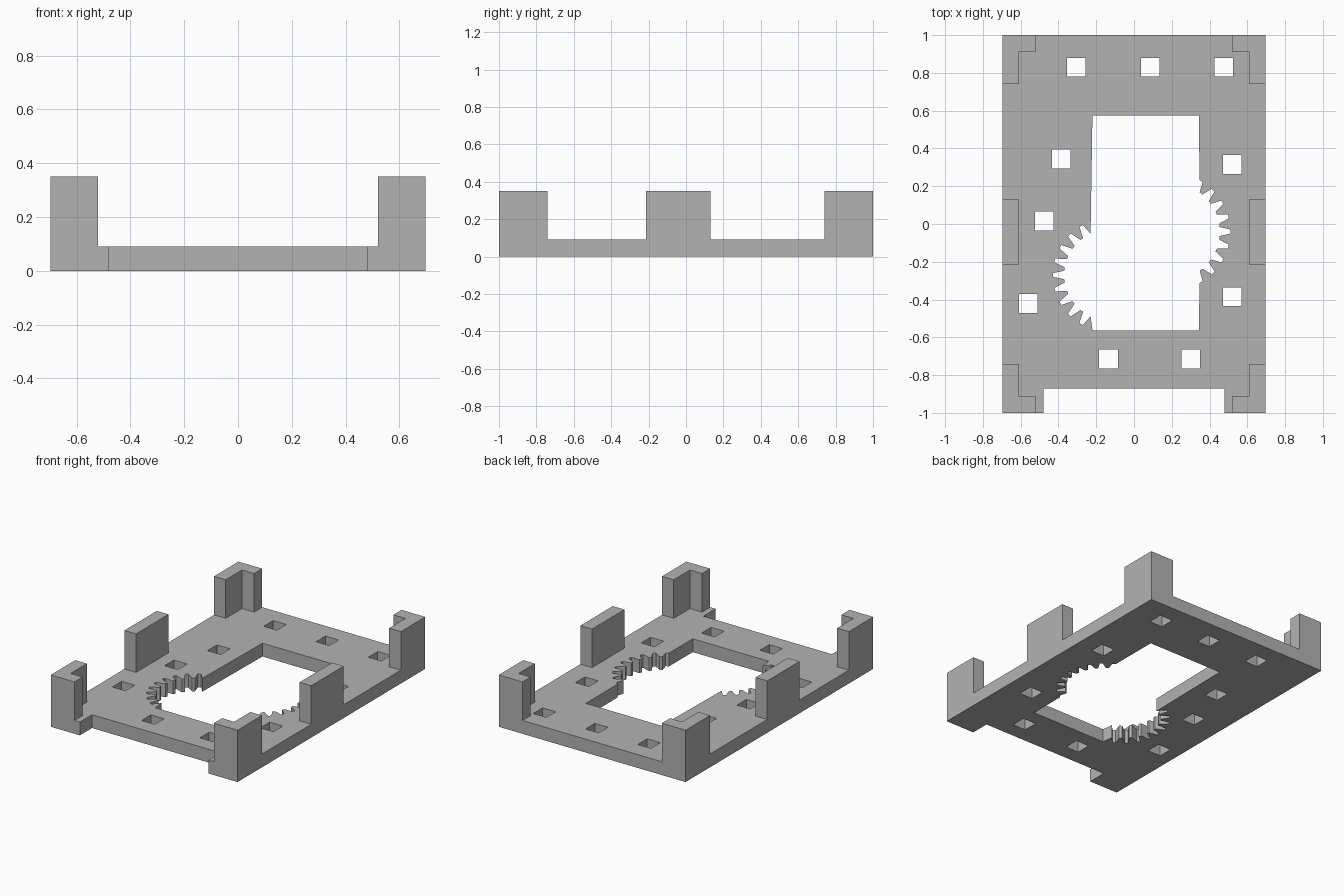
import bpy
from math import sin, cos, tau, pi

cube = bpy.data.objects.get("Cube")
if cube:
    bpy.data.objects.remove(cube, do_unlink=True)

W, L, T, H = 0.697, 1.0, 0.09, 0.35     # half width, half length, plate and post tops

grey = bpy.data.materials.new("plain grey")
grey.use_nodes = True
colour = (0.45, 0.45, 0.45, 1)
grey.diffuse_color = colour
grey.node_tree.nodes["Principled BSDF"].inputs["Base Color"].default_value = colour


def prism(name, outlines, z0, z1):
    """Extrude closed outlines; inner outlines become holes."""
    curve = bpy.data.curves.new(name, 'CURVE')
    curve.dimensions = '2D'
    curve.fill_mode = 'BOTH'
    curve.extrude = (z1 - z0) / 2
    for pts in outlines:
        spline = curve.splines.new('POLY')
        spline.points.add(len(pts) - 1)
        for p, (x, y) in zip(spline.points, pts):
            p.co = (x, y, 0, 1)
        spline.use_cyclic_u = True
    temp = bpy.data.objects.new(name + " outline", curve)
    bpy.context.collection.objects.link(temp)
    bpy.context.view_layer.update()
    mesh = bpy.data.meshes.new_from_object(
        temp.evaluated_get(bpy.context.evaluated_depsgraph_get()))
    bpy.data.objects.remove(temp, do_unlink=True)
    mesh.name = name
    for v in mesh.vertices:
        v.co.z += (z0 + z1) / 2
    for poly in mesh.polygons:
        poly.use_smooth = False
    mesh.materials.clear()
    mesh.materials.append(grey)
    obj = bpy.data.objects.new(name, mesh)
    bpy.context.collection.objects.link(obj)
    return obj


def rect(x0, x1, y0, y1):
    return [(x0, y0), (x1, y0), (x1, y1), (x0, y1)]


def gear_arc(cx, cy, tip, root, start, teeth=24):
    """Toothed circle points, counter-clockwise from the start angle."""
    step = tau / teeth
    pts = []
    for i in range(teeth):
        mid = start + i * step
        for off, r in ((-.36, root), (-.13, tip), (.13, tip), (.36, root)):
            a = mid + off * step
            pts.append((cx + r * cos(a), cy + r * sin(a)))
    return pts


# Central window with two toothed gear recesses
x0, x1, y0, y1 = -0.22, 0.345, -0.565, 0.575
right_arc = [p for p in gear_arc(0.2, -0.04, 0.31, 0.255, -pi) if p[0] > x1]
left_arc = [p for p in gear_arc(-0.13, -0.27, 0.3, 0.24, 0) if p[0] < x0]
window = [(x1, y0)] + right_arc + [(x1, y1), (x0, y1)] + left_arc + [(x0, y0)]

# Base plate with front notch and square peg holes
outline = [(-W, -L), (-.48, -L), (-.48, -.87), (.48, -.87), (.48, -L),
           (W, -L), (W, L), (-W, L)]
hole_centres = [(-.305, .83), (.085, .83), (.475, .83), (-.385, .345),
                (-.475, .015), (-.56, -.42), (.52, .315), (.52, -.385),
                (-.135, -.715), (.3, -.715)]
holes = [rect(x - .049, x + .049, y - .05, y + .05) for x, y in hole_centres]
prism("base_plate", [outline, window] + holes, 0, T)

# Corner brackets and middle side walls
for side, sx in (("left", 1), ("right", -1)):
    for end, sy in (("front", -1), ("back", 1)):
        bracket = [(W, L), (.52, L), (.52, .913), (.61, .913), (.61, .74), (W, .74)]
        prism(f"{end}_{side}_corner_bracket",
              [[(sx * x, sy * y) for x, y in bracket]], T, H)
    prism(f"{side}_side_wall", [rect(*sorted((sx * .61, sx * W)), -.215, .13)], T, H)
